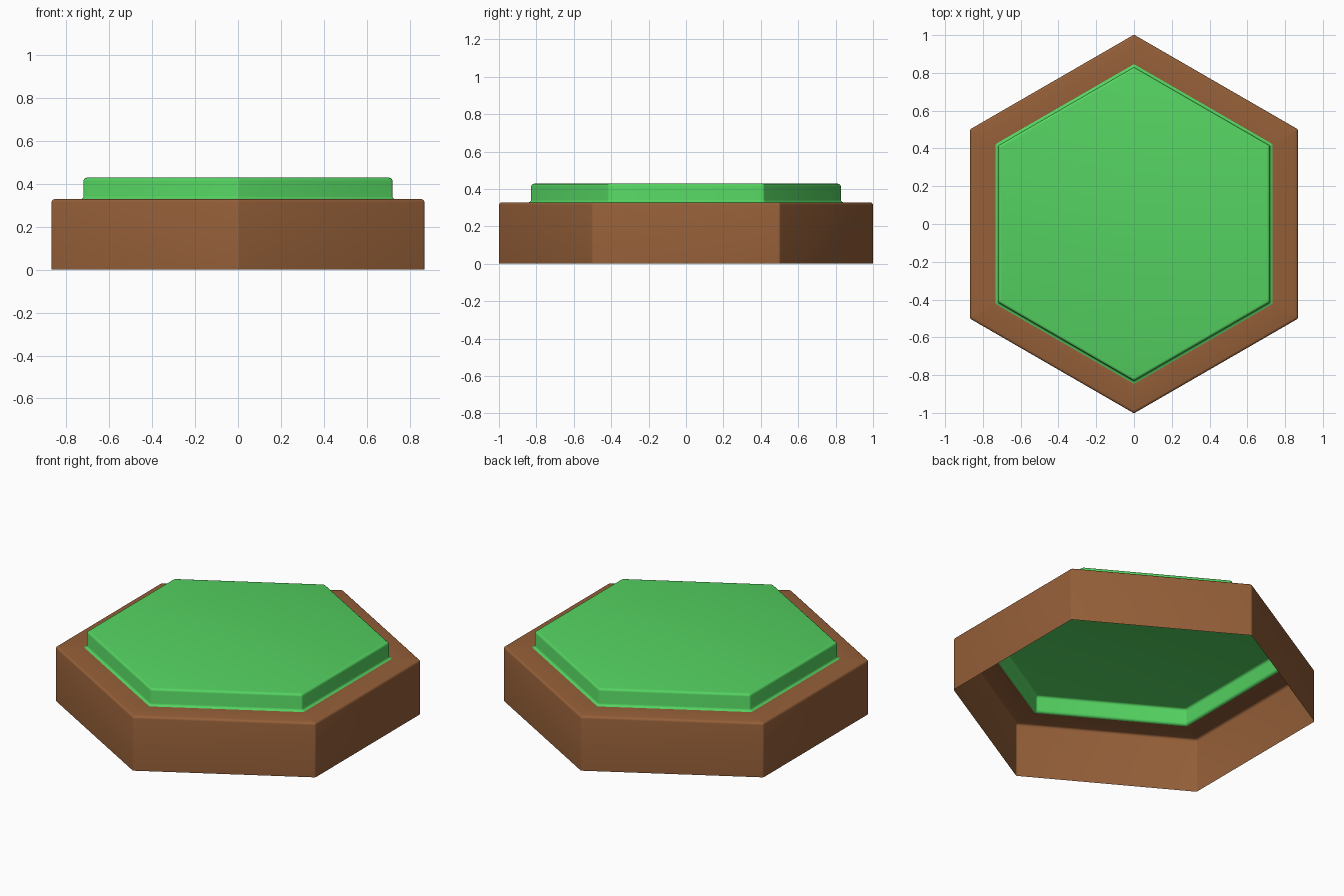
import bpy, bmesh
from math import sin, cos, pi, radians

if "Cube" in bpy.data.objects:
    bpy.data.objects.remove(bpy.data.objects["Cube"])

SEG = 3          # segments per rounded edge
ROUND = 0.014    # edge rounding radius


def arc(cx, cz, r, a0, a1):
    """Profile points (apothem, z) along a rounded edge."""
    return [(cx + r * cos(radians(a0 + (a1 - a0) * i / SEG)),
             cz + r * sin(radians(a0 + (a1 - a0) * i / SEG))) for i in range(SEG + 1)]


def hex_ring(bm, apothem, z, r):
    """Pointy-top hexagon ring with slightly rounded corners."""
    d = (apothem - r) / cos(pi / 6)
    ring = []
    for k in range(6):
        a = pi / 2 + k * pi / 3
        for i in range(SEG + 1):
            b = a - pi / 6 + (pi / 3) * i / SEG
            ring.append(bm.verts.new((d * cos(a) + r * cos(b), d * sin(a) + r * sin(b), z)))
    return ring


def hex_shell(name, profile, color, cap):
    bm = bmesh.new()
    rings = [hex_ring(bm, a, z, ROUND) for a, z in profile]
    for lo, hi in zip(rings, rings[1:]):
        n = len(lo)
        for i in range(n):
            j = (i + 1) % n
            bm.faces.new((lo[i], lo[j], hi[j], hi[i]))
    if cap:
        bm.faces.new(rings[-1])
    for f in bm.faces:
        f.smooth = True
    me = bpy.data.meshes.new(name)
    bm.to_mesh(me)
    bm.free()
    mat = bpy.data.materials.new(name + "_material")
    mat.diffuse_color = color
    mat.use_nodes = True
    mat.node_tree.nodes["Principled BSDF"].inputs["Base Color"].default_value = mat.diffuse_color
    me.materials.append(mat)
    ob = bpy.data.objects.new(name, me)
    bpy.context.collection.objects.link(ob)
    return ob


OUTER, INNER = 0.868, 0.719
STEP_Z, TOP_Z = 0.328, 0.428

# Soil: open-bottomed outer wall, rounded rim and flat ledge
soil = [(OUTER, 0)] + arc(OUTER - ROUND, STEP_Z - ROUND, ROUND, 0, 90)
soil.append((INNER + ROUND, STEP_Z))
hex_shell("soil_base", soil, (0.30, 0.115, 0.04, 1), False)

# Grass: flared foot, short wall, rounded edge and flat top
grass = arc(INNER + ROUND, STEP_Z + ROUND, ROUND, 270, 180)
grass += arc(INNER - ROUND, TOP_Z - ROUND, ROUND, 0, 90)
hex_shell("grass_top", grass, (0.09, 0.65, 0.12, 1), True)
